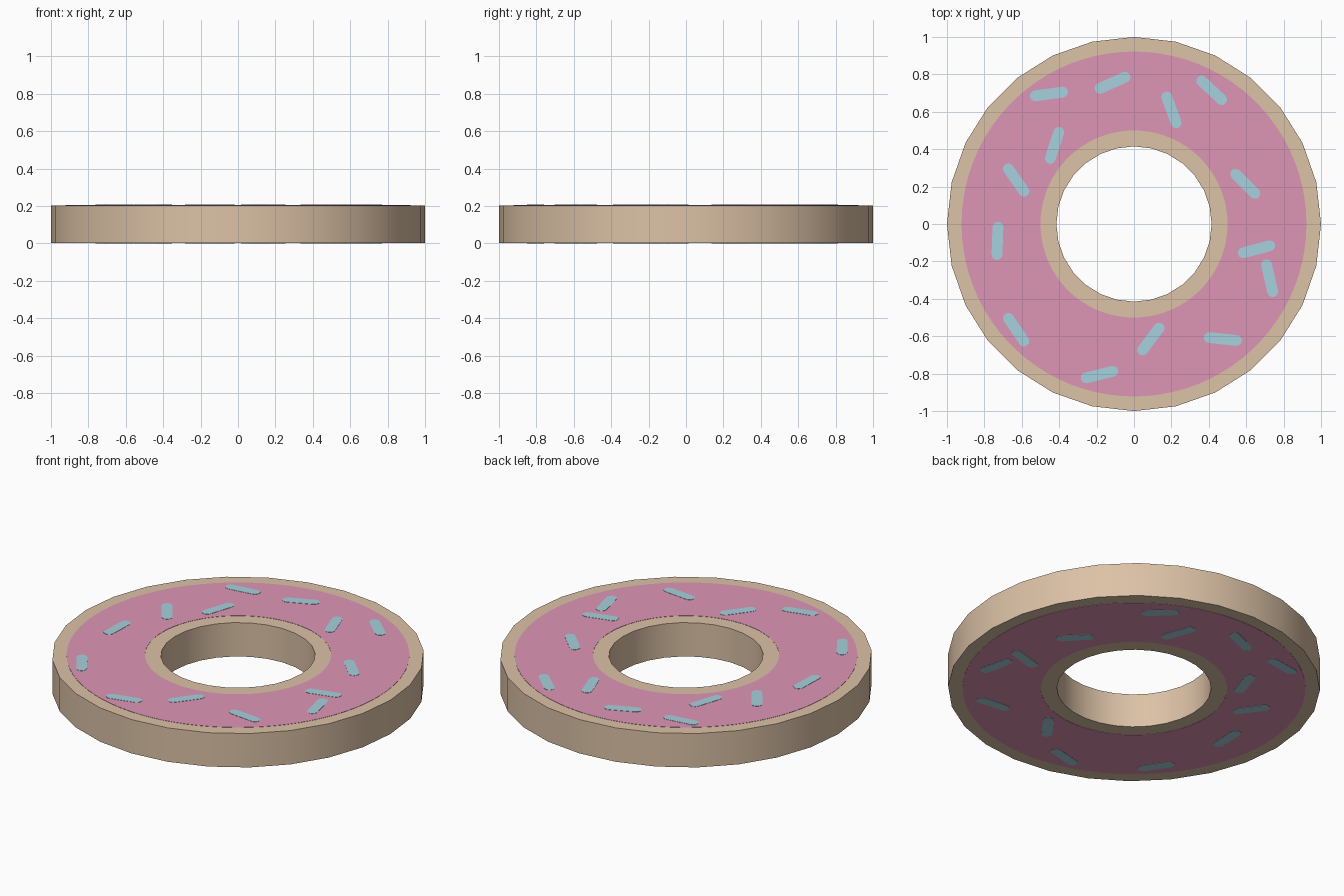
import bpy, bmesh, math

if "Cube" in bpy.data.objects:
    bpy.data.objects.remove(bpy.data.objects["Cube"])

H = 0.207        # total height
T = 0.0015       # thickness of each painted layer


def material(name, srgb):
    m = bpy.data.materials.new(name)
    lin = [((c / 255 + 0.055) / 1.055) ** 2.4 for c in srgb]
    m.diffuse_color = (*lin, 1)
    m.use_nodes = True
    m.node_tree.nodes["Principled BSDF"].inputs["Base Color"].default_value = m.diffuse_color
    return m


dough = material("dough tan", (220, 194, 166))
pink = material("icing pink", (222, 150, 182))
blue = material("sprinkle blue", (167, 209, 221))


def finish(bm, name, mat, smooth=False):
    bmesh.ops.recalc_face_normals(bm, faces=bm.faces)
    me = bpy.data.meshes.new(name)
    bm.to_mesh(me)
    bm.free()
    ob = bpy.data.objects.new(name, me)
    bpy.context.collection.objects.link(ob)
    me.materials.append(mat)
    if smooth:
        bpy.ops.object.select_all(action='DESELECT')
        ob.select_set(True)
        bpy.context.view_layer.objects.active = ob
        bpy.ops.object.shade_smooth_by_angle(angle=math.radians(30))
    return ob


def ring(name, r_in, r_out, z0, z1, n, mat, smooth=False):
    """Rectangular profile swept round the z axis."""
    bm = bmesh.new()
    profile = [(r_in, z0), (r_out, z0), (r_out, z1), (r_in, z1)]
    loops = []
    for i in range(n):
        a = 2 * math.pi * i / n
        loops.append([bm.verts.new((r * math.cos(a), r * math.sin(a), z)) for r, z in profile])
    for i in range(n):
        p, q = loops[i], loops[(i + 1) % n]
        for k in range(4):
            j = (k + 1) % 4
            bm.faces.new((p[k], q[k], q[j], p[j]))
    return finish(bm, name, mat, smooth)


def sprinkles(name, z0, z1, spots, mat, length=0.205, width=0.058):
    """Thin round-ended plates at (x, y, angle)."""
    bm = bmesh.new()
    r, half = width / 2, (length - width) / 2
    for x, y, deg in spots:
        a = math.radians(deg)
        pts = []
        for side in (1, -1):
            for k in range(7):
                t = math.radians(-90 + 30 * k)
                u, v = side * (half + r * math.cos(t)), side * r * math.sin(t)
                pts.append((x + u * math.cos(a) - v * math.sin(a),
                            y + u * math.sin(a) + v * math.cos(a)))
        face = bm.faces.new([bm.verts.new((px, py, z0)) for px, py in pts])
        ext = bmesh.ops.extrude_face_region(bm, geom=[face])
        for v in ext["geom"]:
            if isinstance(v, bmesh.types.BMVert):
                v.co.z = z1
        if not face.is_valid:
            continue
    # close the base if the extrusion consumed it
    bmesh.ops.holes_fill(bm, edges=[e for e in bm.edges if e.is_boundary], sides=0)
    return finish(bm, name, mat)


spots = [
    (-0.455, 0.695, 8), (-0.115, 0.755, 24), (0.415, 0.715, -43), (0.20, 0.61, -70),
    (-0.425, 0.42, 72), (-0.63, 0.235, -55), (-0.73, -0.09, 88), (-0.63, -0.565, -56),
    (-0.185, -0.805, 14), (0.09, -0.615, 53), (0.475, -0.615, -6), (0.725, -0.29, -77),
    (0.655, -0.135, 15), (0.595, 0.215, -45),
]

# dough ring
ring("dough_ring", 0.415, 1.0, 2 * T, H - 2 * T, 28, dough, True)

# icing and sprinkles, the same on both flat sides
ring("icing_top", 0.50, 0.922, H - 2.5 * T, H - T, 84, pink)
ring("icing_bottom", 0.50, 0.922, T, 2.5 * T, 84, pink)
sprinkles("sprinkles_top", H - 1.5 * T, H, spots, blue)
sprinkles("sprinkles_bottom", 0, 1.5 * T, spots, blue)
